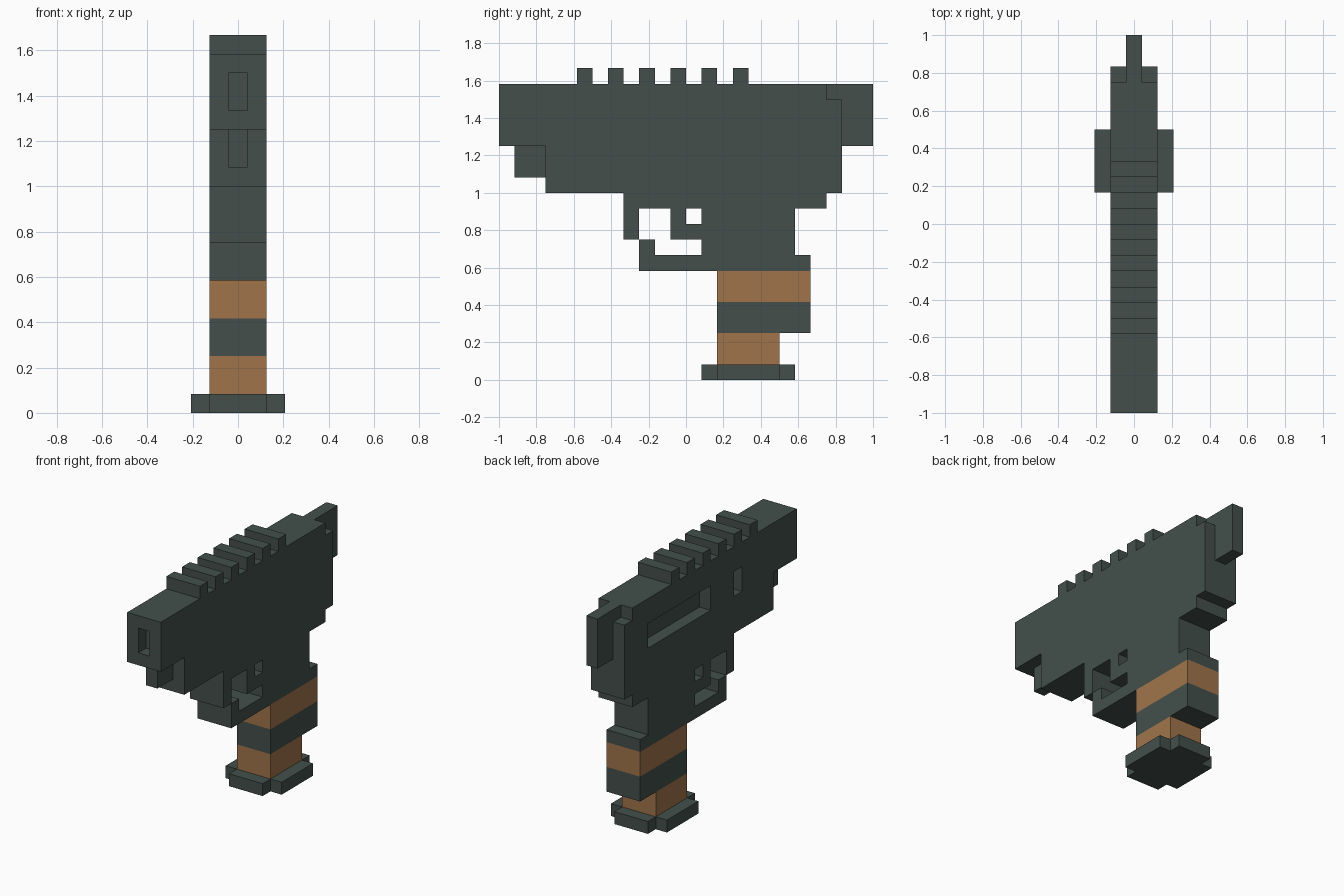
import bpy, bmesh
from mathutils import Vector

if "Cube" in bpy.data.objects:
    bpy.data.objects.remove(bpy.data.objects["Cube"])

U = 1 / 12  # one block


def material(name, rgb):
    m = bpy.data.materials.new(name)
    m.diffuse_color = (*rgb, 1)
    m.use_nodes = True
    m.node_tree.nodes["Principled BSDF"].inputs["Base Color"].default_value = m.diffuse_color
    return m


GREY = material("dark_green_grey", (0.056, 0.078, 0.070))
WOOD = material("wood_brown", (0.352, 0.175, 0.070))


def side_profile(name, points, mat=GREY, x0=-1.5, x1=1.5):
    """Extrude a (y, z) outline, in blocks, from x0 to x1."""
    bm = bmesh.new()
    face = bm.faces.new([bm.verts.new((x0 * U, y * U, z * U)) for y, z in points])
    out = bmesh.ops.extrude_face_region(bm, geom=[face])
    moved = [v for v in out["geom"] if isinstance(v, bmesh.types.BMVert)]
    bmesh.ops.translate(bm, verts=moved, vec=Vector(((x1 - x0) * U, 0, 0)))
    bmesh.ops.recalc_face_normals(bm, faces=bm.faces)
    me = bpy.data.meshes.new(name)
    bm.to_mesh(me)
    bm.free()
    me.materials.append(mat)
    ob = bpy.data.objects.new(name, me)
    bpy.context.collection.objects.link(ob)
    return ob


def box(name, y0, y1, z0, z1, mat=GREY, x0=-1.5, x1=1.5):
    return side_profile(name, [(y0, z0), (y1, z0), (y1, z1), (y0, z1)], mat, x0, x1)


def cut(target, cutter):
    """Subtract the cutter, keep the result, and drop the cutter."""
    cutter.hide_render = True
    mod = target.modifiers.new("recess", "BOOLEAN")
    mod.operation, mod.solver, mod.object = "DIFFERENCE", "EXACT", cutter
    bpy.context.view_layer.update()
    deps = bpy.context.evaluated_depsgraph_get()
    me = bpy.data.meshes.new_from_object(target.evaluated_get(deps))
    target.modifiers.clear()
    target.data = me
    bpy.data.objects.remove(cutter)


# Slide and upper frame, with muzzle and left side recesses
slide = side_profile("slide", [(-12, 15), (-9, 15), (-9, 12), (10, 12), (10, 18),
                               (9, 18), (9, 19), (-12, 19)])
cut(slide, box("muzzle_cutter", -13, -11, 16, 18, x0=-0.5, x1=0.5))
cut(slide, box("long_recess_cutter", -1, 7, 15, 17, x0=-2.5, x1=-0.5))
cut(slide, box("short_recess_cutter", -5, -4, 15, 17, x0=-2.5, x1=-0.5))

# Ribs along the top
for i in range(6):
    y = -7 + 2 * i
    box(f"top_rib_{i + 1}", y, y + 1, 19, 20)

# Narrow rod under the muzzle and hammer at the back
box("front_rod", -11, -9, 13, 15, x0=-0.5, x1=0.5)
side_profile("hammer", [(10, 15), (12, 15), (12, 19), (9, 19), (9, 18), (10, 18)],
             x0=-0.5, x1=0.5)

# Lower frame with front stub, trigger and guard
side_profile("lower_frame", [(-4, 9), (-3, 9), (-3, 11), (1, 11), (1, 8), (7, 8),
                             (7, 11), (9, 11), (9, 12), (-4, 12)])
side_profile("trigger", [(-1, 9), (1, 9), (1, 10), (0, 10), (0, 11), (-1, 11)])
side_profile("trigger_guard", [(-3, 7), (8, 7), (8, 8), (-2, 8), (-2, 9), (-3, 9)])

# Banded grip
box("grip_upper_band", 2, 8, 5, 7, WOOD)
box("grip_middle_band", 2, 8, 3, 5)
box("grip_lower_band", 2, 6, 1, 3, WOOD)

# Cross-shaped base plate
box("base_plate", 1, 7, 0, 1)
for side, x0 in (("left", -2.5), ("right", 1.5)):
    box(f"base_plate_{side}", 2, 6, 0, 1, x0=x0, x1=x0 + 1)
